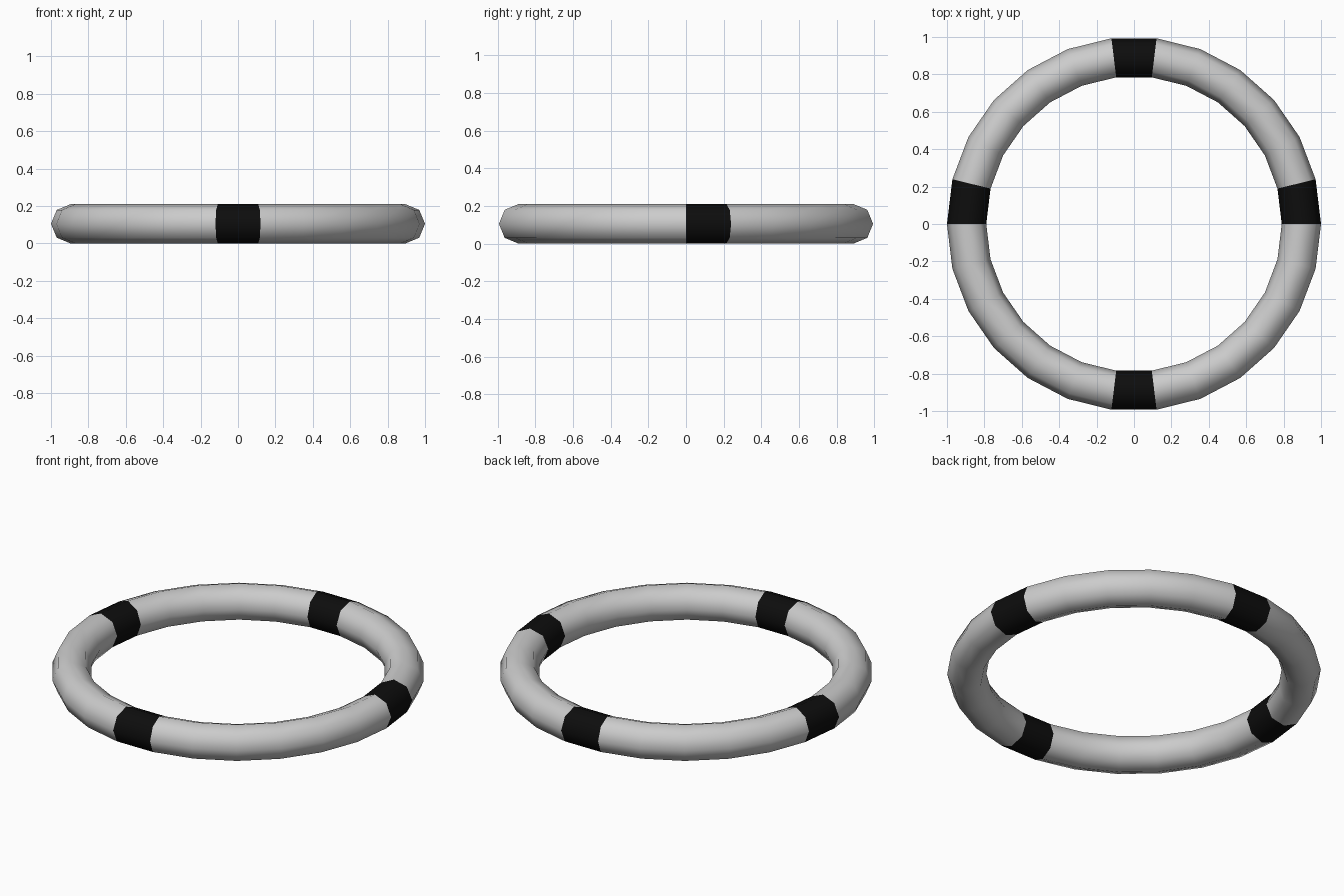
import bpy, bmesh
from math import cos, sin, tau

if "Cube" in bpy.data.objects:
    bpy.data.objects.remove(bpy.data.objects["Cube"])

SEGMENTS, SIDES = 26, 8      # steps around the ring, sides of the tube
TUBE = 0.105
RADIUS = 1.0 - TUBE
BANDS = [0, 6, 12, 19]       # ring segments covered by dark bands

black = bpy.data.materials.new("band_black")
black.diffuse_color = (0.004, 0.004, 0.004, 1)
black.use_nodes = True
black.node_tree.nodes["Principled BSDF"].inputs["Base Color"].default_value = black.diffuse_color


def tube_arc(name, start, end, material=None):
    """Open tube section running between two segment indices of the ring."""
    bm = bmesh.new()
    loops = []
    for i in range(start, end + 1):
        a = tau * i / SEGMENTS
        loop = []
        for j in range(SIDES):
            b = tau * j / SIDES
            r = RADIUS + TUBE * cos(b)
            loop.append(bm.verts.new((r * cos(a), r * sin(a), TUBE + TUBE * sin(b))))
        loops.append(loop)
    for l0, l1 in zip(loops, loops[1:]):
        for j in range(SIDES):
            k = (j + 1) % SIDES
            bm.faces.new((l0[j], l1[j], l1[k], l0[k])).smooth = True
    mesh = bpy.data.meshes.new(name)
    bm.to_mesh(mesh)
    bm.free()
    if material:
        mesh.materials.append(material)
    obj = bpy.data.objects.new(name, mesh)
    bpy.context.collection.objects.link(obj)


# Dark bands, each followed by the grey ring section up to the next band
for n, s in enumerate(BANDS):
    following = BANDS[n + 1] if n + 1 < len(BANDS) else SEGMENTS
    tube_arc(f"grip_band_{n + 1}", s, s + 1, black)
    tube_arc(f"ring_section_{n + 1}", s + 1, following)
